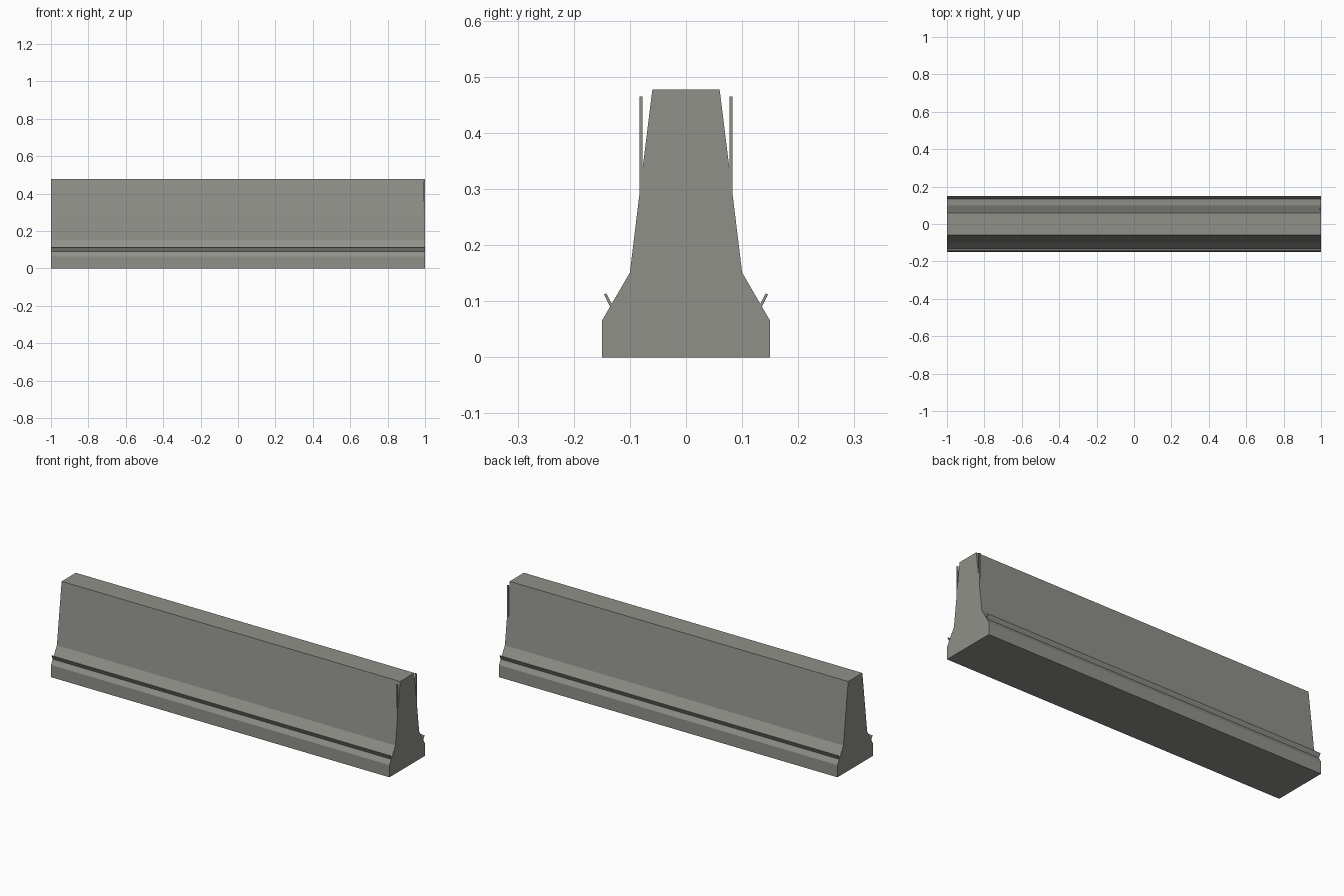
import bpy
import bmesh

cube = bpy.data.objects.get("Cube")
if cube:
    bpy.data.objects.remove(cube, do_unlink=True)

concrete = bpy.data.materials.new("concrete_grey")
concrete.use_nodes = True
colour = (0.28, 0.28, 0.255, 1)
concrete.diffuse_color = colour
concrete.node_tree.nodes["Principled BSDF"].inputs["Base Color"].default_value = colour


def extrude_profile(name, profile, x0, x1):
    """Sweep a closed (y, z) outline along x."""
    bm = bmesh.new()
    face = bm.faces.new([bm.verts.new((x0, y, z)) for y, z in profile])
    swept = bmesh.ops.extrude_face_region(bm, geom=[face])["geom"]
    verts = [v for v in swept if isinstance(v, bmesh.types.BMVert)]
    bmesh.ops.translate(bm, verts=verts, vec=(x1 - x0, 0, 0))
    bmesh.ops.recalc_face_normals(bm, faces=bm.faces)
    mesh = bpy.data.meshes.new(name)
    bm.to_mesh(mesh)
    bm.free()
    mesh.materials.append(concrete)
    obj = bpy.data.objects.new(name, mesh)
    bpy.context.collection.objects.link(obj)
    return obj


# Stepped, tapering barrier body
half = [(0.15, 0), (0.15, 0.065), (0.10, 0.151), (0.083, 0.291), (0.06, 0.477)]
extrude_profile("barrier_body", half + [(-y, z) for y, z in reversed(half)], -1, 1)

# Long slanted lip and short upright end plate on each face
lip = [(0.131, 0.092), (0.135, 0.090), (0.146, 0.112), (0.142, 0.114)]
plate = [(0.0775, 0.29), (0.0825, 0.29), (0.0825, 0.465), (0.0775, 0.465)]
for label, side in (("front", -1), ("back", 1)):
    extrude_profile(label + "_lip", [(side * y, z) for y, z in lip], -1, 1)
    extrude_profile(label + "_end_plate", [(side * y, z) for y, z in plate], 0.99, 1)
